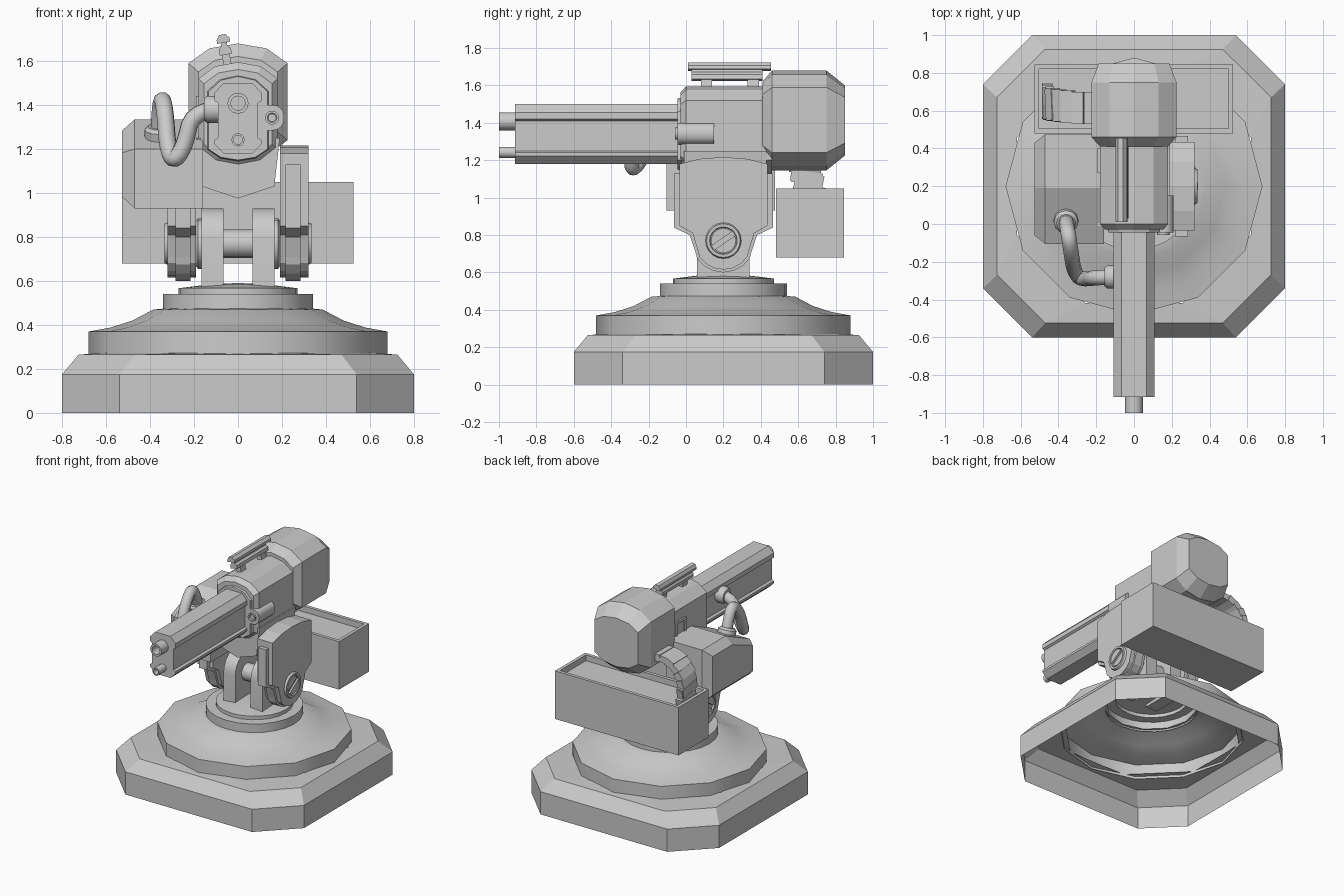
import bpy, bmesh
from math import sin, cos, pi, radians
from mathutils import Vector, Matrix

if "Cube" in bpy.data.objects:
    bpy.data.objects.remove(bpy.data.objects["Cube"])

AXES = {'X': lambda u, v, w: (w, u, v),
        'Y': lambda u, v, w: (u, w, v),
        'Z': lambda u, v, w: (u, v, w)}


def finish(name, bm, smooth=0):
    bmesh.ops.recalc_face_normals(bm, faces=bm.faces)
    me = bpy.data.meshes.new(name)
    bm.to_mesh(me)
    bm.free()
    ob = bpy.data.objects.new(name, me)
    bpy.context.collection.objects.link(ob)
    if smooth:
        me.polygons.foreach_set("use_smooth", [True] * len(me.polygons))
        me.set_sharp_from_angle(angle=radians(smooth))
    return ob


def loft(name, axis, rings, caps=(True, True), smooth=0, m=None):
    """Skin a list of (2D points, position along axis)."""
    bm = bmesh.new()
    loops = [[bm.verts.new(AXES[axis](u, v, w)) for u, v in pts] for pts, w in rings]
    n = len(loops[0])
    for a, b in zip(loops, loops[1:]):
        for i in range(n):
            j = (i + 1) % n
            bm.faces.new((a[i], a[j], b[j], b[i]))
    if caps[0]:
        bm.faces.new(loops[0])
    if caps[1]:
        bm.faces.new(loops[-1])
    if m:
        bm.transform(m)
    return finish(name, bm, smooth)


def prism(name, axis, pts, a, b, smooth=0, m=None):
    return loft(name, axis, [(pts, a), (pts, b)], smooth=smooth, m=m)


def box(name, x, y, z, m=None):
    return prism(name, 'Z', [(x[0], y[0]), (x[1], y[0]), (x[1], y[1]), (x[0], y[1])], z[0], z[1], m=m)


def circle(c, r, n=16, a0=0, a1=2 * pi, phase=0):
    k = n if a1 - a0 > 6.28 else n - 1
    return [(c[0] + r * cos(phase + a0 + (a1 - a0) * i / k),
             c[1] + r * sin(phase + a0 + (a1 - a0) * i / k)) for i in range(n)]


def lathe(name, axis, c, prof, n=16, caps=(True, True), m=None):
    return loft(name, axis, [(circle(c, r, n), w) for r, w in prof], caps, 40, m)


def section(w, zs, s=(1, 1)):
    """Symmetric housing outline: straight sides, shallow arched top and bottom."""
    bot, lo, hi, top = zs
    half = [(0, bot), (.58 * w, bot + .25 * (lo - bot)), (w, lo), (w, hi),
            (.58 * w, top - .25 * (top - hi)), (0, top)]
    pts = half + [(-x, z) for x, z in half[-2:0:-1]]
    zc = (bot + top) / 2
    return [(x * s[0], zc + (z - zc) * s[1]) for x, z in pts]


# --- base: hollow plinth with cut corners, centred on y = 0.2
C = (0, .2)


def cut_square(h, c):
    q = [(h, c), (c, h), (-c, h), (-h, c), (-h, -c), (-c, -h), (c, -h), (h, -c)]
    return [(x, y + .2) for x, y in q]


loft("base_plinth", 'Z', [(cut_square(.8, .54), 0), (cut_square(.8, .54), .175),
                          (cut_square(.725, .47), .265), (circle(C, .67, 8, phase=pi / 8), .272)],
     caps=(False, False))
lathe("base_dome", 'Z', C, [(.68, .25), (.68, .37), (.58, .388), (.48, .42), (.385, .47), (.33, .475)],
      12, (False, False))
lathe("turntable", 'Z', C, [(.34, .46), (.34, .54), (.27, .54), (.27, .567), (.14, .583), (.02, .59)],
      24, (False, True))

# --- yoke, hubs and side plates (mirrored)
P = (.2, .77)
foot = [(.34, .56), *circle((.2, .79), .14, 13, 0, pi), (.06, .56)]


def plate(o, flat_top):
    low = [(-.065 + o, .84 + o / 3), (.02 + o / 2, .8 + o / 3), (.05 + o / 2, .71)]
    arc = circle(P, .17 - o / 2, 7, pi + .6, 2 * pi - .6)
    right = [(.4 - y, z) for y, z in low[::-1]]
    pts = low + arc + right
    if flat_top:
        return pts + [(.465, 1.13), (-.065, 1.13)]
    return pts + [(.435, 1.18), (.33, 1.207), (.2, 1.217), (.07, 1.207), (-.035, 1.18)]


for s, side in ((1, "right"), (-1, "left")):
    prism("yoke_" + side, 'X', foot, s * .065, s * .165, 40)
    lathe("yoke_hub_" + side, 'X', P, [(.115, s * .16), (.115, s * .182), (.09, s * .2)])
    prism("side_plate_" + side, 'X', plate(.03, False), s * .19, s * .32)
    prism("side_pad_" + side, 'X', plate(0, True), s * .217, s * .285)
    # pivot bolt: outer ring and two half discs leaving a diagonal slot
    loft("pivot_ring_" + side, 'X', [(circle(P, .098, 20), s * .315), (circle(P, .09, 20), s * .335),
                                     (circle(P, .074, 20), s * .335), (circle(P, .07, 20), s * .322)],
         (False, False), 40)
    for k in (0, pi):
        prism("pivot_bolt_" + side, 'X', circle(P, .066, 10, .2, pi - .2, k + .6), s * .315, s * .333)
lathe("axle", 'X', P, [(.065, -.2), (.065, .2)])

# --- cradle, receiver and rear drum
prism("cradle", 'Y', [(-.19, 1.25), (-.165, 1.03), (0, .975), (.165, 1.03), (.19, 1.25)], -.01, .43)
R = (1.12, 1.2, 1.52, 1.595)
loft("receiver", 'Y', [(section(.18, R, (.86, .86)), -.03), (section(.18, R), 0), (section(.18, R), .46)])
loft("barrel_collar", 'Y', [(section(.135, (1.15, 1.2, 1.46, 1.53)), -.045),
                            (section(.145, (1.14, 1.2, 1.47, 1.54)), 0)])
D = (1.145, 1.24, 1.59, 1.68)
loft("rear_drum", 'Y', [(section(.225, D, (.8, .78)), .41), (section(.225, D), .46),
                        (section(.225, D), .75), (section(.225, D, (.83, .7)), .85)])
loft("ejection_port", 'X', [([(.27, 1.3), (.4, 1.3), (.4, 1.44), (.27, 1.44)], -.17),
                            ([(.27, 1.3), (.4, 1.3), (.4, 1.44), (.27, 1.44)], -.192),
                            ([(.29, 1.32), (.38, 1.32), (.38, 1.42), (.29, 1.42)], -.192),
                            ([(.29, 1.32), (.38, 1.32), (.38, 1.42), (.29, 1.42)], -.181)])

# --- barrel shroud with side channels, and two hollow muzzles
half = [(.065, 1.18), (.108, 1.222), (.108, 1.24), (.092, 1.25), (.092, 1.41),
        (.108, 1.42), (.108, 1.455), (.065, 1.5)]
prism("barrel_shroud", 'Y', half + [(-x, z) for x, z in half[::-1]], -.915, .02)
for z, r, label in ((1.408, .048, "upper"), (1.242, .03, "lower")):
    lathe("muzzle_" + label, 'Y', (0, z), [(r, -.9), (r, -1), (r * .68, -1), (r * .68, -.92)], 12)

# --- sight rail on top, leaning left
tilt = Matrix.Translation((-.045, 0, 1.57)) @ Matrix.Rotation(radians(-10), 4, 'Y')
for y in (.08, .33):
    box("sight_mount", (-.018, .018), (y, y + .06), (-.03, .08), m=tilt)
prism("sight_lower_rail", 'Y', [(-.028, .06), (.028, .06), (.028, .085), (.015, .1), (-.015, .1), (-.028, .085)],
      .03, .41, m=tilt)
box("sight_web", (-.014, .014), (.03, .41), (.09, .125), m=tilt)
prism("sight_top_rail", 'Y', [(-.03, .115), (.03, .115), (.03, .132), (.014, .153), (-.014, .153), (-.03, .132)],
      .01, .455, m=tilt)

# --- small lamp on the right of the receiver
prism("lamp_body", 'Y', [(.1, 1.285), *circle((.16, 1.335), .05, 5, -pi / 2, 0),
                         *circle((.16, 1.35), .05, 5, 0, pi / 2), (.1, 1.4)], -.045, .15, 40)
lathe("lamp_lens", 'Y', (.155, 1.342), [(.032, -.03), (.032, -.058), (.022, -.058), (.018, -.048)], 12)

# --- left equipment box with sloped front and chamfered outer side
side = [(-.105, .93), (-.105, 1.2), (.19, 1.335), (.475, 1.335), (.475, .93)]
inset = [(.185 + (y - .185) * .84, 1.135 + (z - 1.135) * .74) for y, z in side]
loft("equipment_box", 'X', [(side, -.16), (side, -.47), (inset, -.528)])

# --- hose from the box to the barrel, with end fittings
path = [(-.36, .03, 1.24), (-.355, -.01, 1.36), (-.345, -.07, 1.44), (-.33, -.17, 1.36),
        (-.32, -.24, 1.2), (-.29, -.29, 1.14), (-.24, -.29, 1.22), (-.21, -.285, 1.37), (-.1, -.28, 1.38)]
cu = bpy.data.curves.new("hose", 'CURVE')
cu.dimensions = '3D'
cu.bevel_depth, cu.bevel_resolution = .04, 3
sp = cu.splines.new('NURBS')
sp.points.add(len(path) - 1)
for p, co in zip(sp.points, path):
    p.co = (*co, 1)
sp.order_u, sp.use_endpoint_u, sp.resolution_u, sp.use_smooth = 3, True, 4, True
hose = bpy.data.objects.new("hose", cu)
bpy.context.collection.objects.link(hose)
bpy.context.view_layer.objects.active = hose
hose.select_set(True)
bpy.ops.object.convert(target='MESH')
lathe("hose_barrel_fitting", 'X', (-.28, 1.38), [(.062, -.09), (.062, -.14), (.05, -.155)], 12)
lathe("hose_box_fitting", 'Z', (0, 0), [(.065, -.03), (.065, .03), (.05, .045)], 12,
      m=Matrix.Translation((-.36, .02, 1.26)) @ Matrix.Rotation(radians(20), 4, 'X'))


# --- rear bin with a shallow recessed top
def rect(o):
    return [(-.528 + o, .48 + o), (.525 - o, .48 + o), (.525 - o, .845 - o), (-.528 + o, .845 - o)]


loft("rear_bin", 'Z', [(rect(0), .68), (rect(0), 1.05), (rect(.025), 1.05), (rect(.025), 1.005)])

# --- linked feed belt arching from the drum into the bin
links = [(-.18, 1.3, 0), (-.235, 1.3, 0)]
links += [(-.27 - .19 * sin(a), 1.11 + .19 * cos(a), a) for a in [radians(8 + 16.4 * i) for i in range(6)]]
links += [(-.46, 1.1, pi / 2), (-.46, 1.04, pi / 2)]
for i, (x, z, a) in enumerate(links):
    y = .615 + .006 * max(0, i - 2)
    m = Matrix.Translation((x, y, z)) @ Matrix.Rotation(-a, 4, 'Y') @ Matrix.Rotation(.04 * max(0, i - 3), 4, 'Z')
    t = .028 if i % 2 else .024
    box("belt_link", (-.031, .031), (-.085, .085), (-t, t), m=m)
